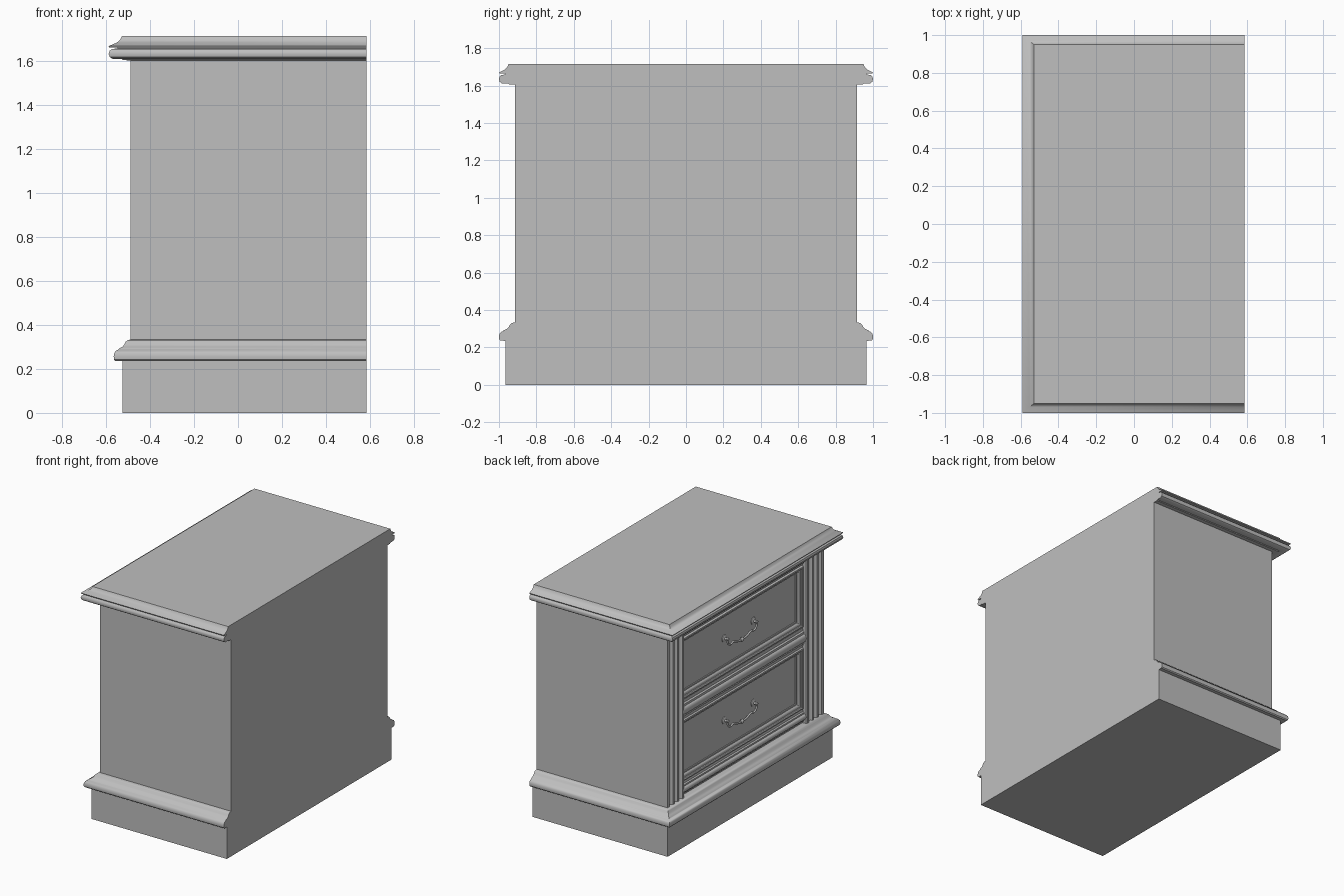
import bpy, bmesh, math
from mathutils import Vector

if "Cube" in bpy.data.objects:
    bpy.data.objects.remove(bpy.data.objects["Cube"])

grey = bpy.data.materials.new("plain_grey")
grey.use_nodes = True
grey.diffuse_color = (0.52, 0.52, 0.52, 1)
grey.node_tree.nodes["Principled BSDF"].inputs["Base Color"].default_value = grey.diffuse_color

BACK, FACE, PANEL = 0.584, -0.489, -0.43   # x planes: back, pilaster front, drawer panel
HALF = 0.915                               # half width of the carcase


def finish(bm, name, angle=35):
    bmesh.ops.recalc_face_normals(bm, faces=bm.faces)
    mesh = bpy.data.meshes.new(name)
    bm.to_mesh(mesh)
    bm.free()
    ob = bpy.data.objects.new(name, mesh)
    bpy.context.collection.objects.link(ob)
    mesh.materials.append(grey)
    bpy.ops.object.select_all(action='DESELECT')
    ob.select_set(True)
    bpy.context.view_layer.objects.active = ob
    bpy.ops.object.shade_smooth_by_angle(angle=math.radians(angle))
    return ob


def loft(name, rings):
    """Skin a stack of equal closed rings and cap both ends."""
    bm = bmesh.new()
    rows = [[bm.verts.new(p) for p in ring] for ring in rings]
    n = len(rows[0])
    for a, b in zip(rows, rows[1:]):
        for i in range(n):
            j = (i + 1) % n
            bm.faces.new((a[i], a[j], b[j], b[i]))
    bm.faces.new(rows[0])
    bm.faces.new(rows[-1])
    return finish(bm, name)


def slab_ring(front, half, z):
    return [(front, -half, z), (BACK, -half, z), (BACK, half, z), (front, half, z)]


def moulding(name, profile, over_x, over_y):
    """Moulded slab overhanging the front and both ends, flush at the back."""
    loft(name, [slab_ring(FACE - o * over_x, HALF + o * over_y, z) for o, z in profile])


# Carcase and plinth
loft("carcase", [slab_ring(PANEL, HALF, z) for z in (0.3, 1.65)])
loft("plinth", [slab_ring(-0.525, 0.965, z) for z in (0, 0.24)])

# Moulded base and top
moulding("base_moulding", [
    (0, 0.235), (0.9, 0.236), (0.98, 0.243), (1, 0.257), (0.97, 0.271), (0.88, 0.282),
    (0.74, 0.287), (0.7, 0.292), (0.5, 0.3), (0.37, 0.311), (0.29, 0.324),
    (0.18, 0.331), (0, 0.334)], 0.077, 0.085)
moulding("top_slab", [
    (0, 1.605), (0.35, 1.606), (0.4, 1.611), (0.82, 1.612), (0.95, 1.62), (1, 1.634),
    (0.96, 1.648), (0.84, 1.657), (0.6, 1.659), (0.6, 1.664), (0.97, 1.664), (1, 1.67),
    (0.86, 1.676), (0.64, 1.685), (0.48, 1.698), (0.4, 1.715)], 0.1, 0.085)

# Fluted pilasters at both ends of the drawer front
section = [(PANEL + 0.01, 0.715), (FACE + 0.006, 0.715), (FACE, 0.721)]
for k in range(3):
    centre = 0.76 + k * 0.055
    for s in range(9):
        a = math.pi * s / 8
        section.append((FACE + 0.02 * math.sin(a), centre - 0.02 * math.cos(a)))
section += [(FACE, HALF), (PANEL + 0.01, HALF)]
for side, label in ((1, "left"), (-1, "right")):
    loft(label + "_pilaster", [[(x, side * y, z) for x, y in section] for z in (0.33, 1.61)])


# Moulded rails above, between and below the drawers
def rail(name, z, half):
    shape = [(PANEL + 0.01, -1), (-0.455, -1), (-0.458, -0.72), (-0.468, -0.62), (-0.468, -0.45)]
    for s in range(9):
        a = math.pi * s / 8
        shape.append((-0.468 - 0.017 * math.sin(a), -0.4 * math.cos(a)))
    shape += [(x, -t) for x, t in reversed(shape[:5])]
    loft(name, [[(x, y, z + t * half) for x, t in shape] for y in (-0.717, 0.717)])


rail("top_rail", 1.555, 0.052)
rail("middle_rail", 0.965, 0.072)
rail("bottom_rail", 0.382, 0.05)


# Drawers: stepped frame around a flat sunken panel
def rect(inset, x, z):
    y, h = 0.714 - inset, 0.228 - inset
    return [(x, -y, z - h), (x, y, z - h), (x, y, z + h), (x, -y, z + h)]


def drawer(label, z):
    steps = [(0, PANEL + 0.01), (0, -0.458), (0.004, -0.464), (0.014, -0.466), (0.02, -0.461),
             (0.021, -0.453), (0.03, -0.452), (0.038, -0.447), (0.043, -0.439),
             (0.051, -0.437), (0.054, -0.432)]
    loft(label + "_drawer", [rect(i, x, z) for i, x in steps])


# Drop handle: two rosettes with posts, a curved bail and a centre bead
def lathe(name, x, y, z, profile, sides=16):
    rings = [[(x - d, y + r * math.cos(2 * math.pi * i / sides),
               z + r * math.sin(2 * math.pi * i / sides)) for i in range(sides)]
             for d, r in profile]
    loft(name, rings)


def handle(label, z):
    for side, end in ((1, "left"), (-1, "right")):
        lathe(f"{label}_{end}_rosette", -0.431, side * 0.17, z + 0.02,
              [(0, 0.027), (0.005, 0.026), (0.009, 0.018), (0.011, 0.009),
               (0.026, 0.008), (0.03, 0.012), (0.036, 0.01), (0.039, 0.004)])
    lathe(label + "_handle_bead", -0.449, 0, z - 0.045,
          [(0, 0.006), (0.004, 0.014), (0.011, 0.018), (0.018, 0.014), (0.022, 0.006)])
    half = [(0.17, 0.02), (0.166, -0.012), (0.135, -0.03), (0.105, -0.022), (0.06, -0.038)]
    path = half + [(0, -0.045)] + [(-y, h) for y, h in reversed(half)]
    curve = bpy.data.curves.new(label + "_bail", 'CURVE')
    curve.dimensions = '3D'
    curve.bevel_depth = 0.007
    curve.bevel_resolution = 2
    curve.resolution_u = 6
    curve.use_fill_caps = True
    spline = curve.splines.new('BEZIER')
    spline.bezier_points.add(len(path) - 1)
    for point, (y, h) in zip(spline.bezier_points, path):
        point.co = Vector((-0.46, y, z + h))
        point.handle_left_type = point.handle_right_type = 'AUTO'
    curve.materials.append(grey)
    bpy.context.collection.objects.link(bpy.data.objects.new(label + "_bail", curve))


for label, z in (("upper", 1.27), ("lower", 0.663)):
    drawer(label, z)
    handle(label, z)
